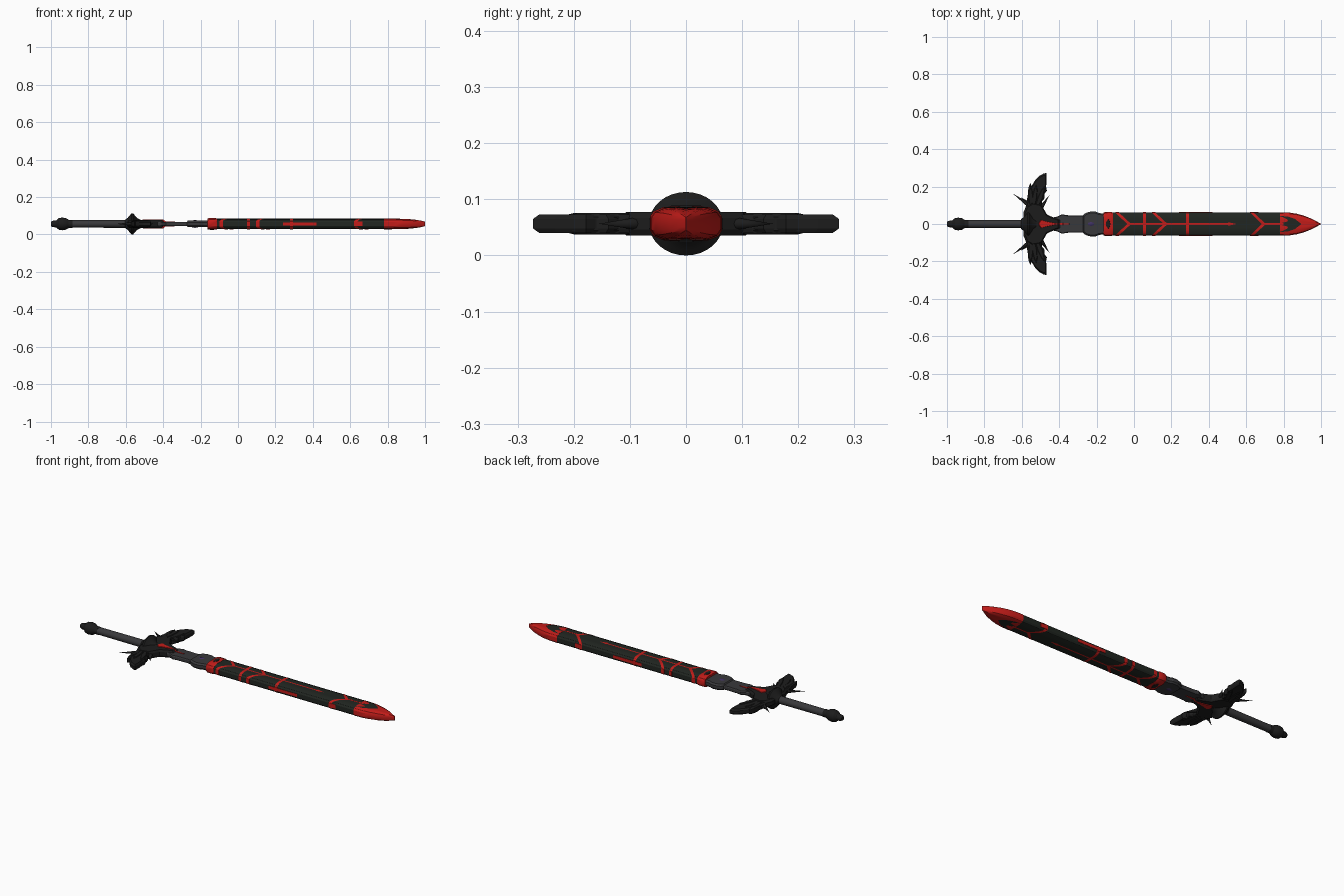
import bpy, bmesh, math
from mathutils import Vector

if "Cube" in bpy.data.objects:
    bpy.data.objects.remove(bpy.data.objects["Cube"])

ZC = 0.0565  # height of the sword's centre line


def material(name, rgb):
    m = bpy.data.materials.new(name)
    m.diffuse_color = (*rgb, 1)
    m.use_nodes = True
    m.node_tree.nodes["Principled BSDF"].inputs["Base Color"].default_value = m.diffuse_color
    return m


BLACK = material("black", (0.012, 0.012, 0.012))
SHEATH = material("sheath_black", (0.015, 0.019, 0.015))
GREY = material("dark_grey", (0.04, 0.04, 0.043))
RED = material("red", (0.55, 0.012, 0.01))
VIOLET = material("violet", (0.05, 0.03, 0.12))


def make(name, bm, mat, smooth=None):
    bmesh.ops.remove_doubles(bm, verts=bm.verts, dist=1e-5)
    bmesh.ops.recalc_face_normals(bm, faces=bm.faces)
    me = bpy.data.meshes.new(name)
    bm.to_mesh(me)
    bm.free()
    ob = bpy.data.objects.new(name, me)
    bpy.context.collection.objects.link(ob)
    ob.location.z = ZC
    me.materials.append(mat)
    if smooth:
        bpy.ops.object.select_all(action='DESELECT')
        ob.select_set(True)
        bpy.context.view_layer.objects.active = ob
        bpy.ops.object.shade_smooth_by_angle(angle=math.radians(smooth))
    return ob


def loft(name, stations, section, mat, smooth=30):
    """Skin a (y, z) section through stations of (x, y scale, z scale)."""
    bm = bmesh.new()
    rings = [[bm.verts.new((x, y * sy, z * sz)) for y, z in section] for x, sy, sz in stations]
    n = len(section)
    for a, b in zip(rings, rings[1:]):
        for i in range(n):
            bm.faces.new((a[i], a[(i + 1) % n], b[(i + 1) % n], b[i]))
    bm.faces.new(rings[0])
    bm.faces.new(rings[-1])
    return make(name, bm, mat, smooth)


def plate(name, outline, half, mat, inset=0.85, edge=0.5, mirror=False, smooth=None):
    """Flat part from an (x, y) outline with a chamfered rim."""
    bm = bmesh.new()
    cx = sum(p[0] for p in outline) / len(outline)
    cy = sum(p[1] for p in outline) / len(outline)
    for s in ((1, -1) if mirror else (1,)):
        rings = []
        for z, k in ((-half, inset), (-half * edge, 1), (half * edge, 1), (half, inset)):
            rings.append([bm.verts.new((cx + (x - cx) * k, s * (cy + (y - cy) * k), z))
                          for x, y in outline])
        n = len(outline)
        for a, b in zip(rings, rings[1:]):
            for i in range(n):
                bm.faces.new((a[i], a[(i + 1) % n], b[(i + 1) % n], b[i]))
        bm.faces.new(rings[0])
        bm.faces.new(rings[-1])
    return make(name, bm, mat, smooth)


def sym(half):
    """Complete an outline that runs along +y by mirroring it to -y."""
    return half + [(x, -y) for x, y in reversed(half) if y > 0]


def circle(n):
    return [(math.cos(2 * math.pi * i / n), math.sin(2 * math.pi * i / n)) for i in range(n)]


def spikes(name, base, tip, r):
    bm = bmesh.new()
    for s in (1, -1):
        a, b = Vector((base[0], s * base[1], 0)), Vector((tip[0], s * tip[1], 0))
        side = (b - a).normalized().cross(Vector((0, 0, 1)))
        ring = [bm.verts.new(a + side * r * c + Vector((0, 0, r * d))) for c, d in circle(8)]
        end = bm.verts.new(b)
        for i in range(8):
            bm.faces.new((ring[i], ring[(i + 1) % 8], end))
        bm.faces.new(ring)
    make(name, bm, BLACK, 50)


# Pommel, grip and flared guard boss
ROUND = circle(24)
loft("pommel", [(x, r, r) for x, r in
     [(-1, .012), (-.99, .017), (-.972, .019), (-.958, .031), (-.94, .034), (-.92, .031),
      (-.905, .022), (-.885, .022)]], ROUND, BLACK)
loft("grip", [(-.89, .021, .02), (-.58, .022, .021)], ROUND, GREY)
loft("guard_boss", [(x, r * 1.17, r) for x, r in
     [(-.605, .021), (-.59, .032), (-.575, .050), (-.569, .0565), (-.561, .0565),
      (-.553, .047), (-.54, .032), (-.52, .022)]], circle(32), BLACK)

# Guard body with wings and thorns
plate("guard_body", sym([(-.592, 0), (-.592, .06), (-.575, .1), (-.545, .118), (-.5, .11),
      (-.485, .085), (-.465, .05), (-.42, .03), (-.395, .022)]), .021, BLACK, .9)
plate("wings", [(-.585, .06), (-.574, .12), (-.568, .155), (-.552, .195), (-.53, .232), (-.505, .258),
      (-.483, .27), (-.467, .273), (-.467, .235), (-.47, .2), (-.466, .178), (-.48, .16),
      (-.478, .138), (-.492, .12), (-.5, .06)], .0165, BLACK, .88, .5, True)
for i, (x, y, length, ang) in enumerate([(-.54, .08, .15, 82), (-.525, .08, .15, 69),
                                         (-.55, .09, .13, 92)]):
    a = math.radians(ang)
    shape = []
    for t, w in ((0, .012), (.4, .017), (.8, .011), (1, 0), (.8, -.011), (.4, -.017), (0, -.012)):
        shape.append((x + t * length * math.cos(a) - w * math.sin(a),
                      y + t * length * math.sin(a) + w * math.cos(a)))
    plate(f"wing_feather_{i + 1}", shape, .0195, BLACK, .6, .6, True)
spikes("rear_thorns", (-.555, .095), (-.648, .163), .012)
spikes("rear_small_thorns", (-.56, .11), (-.605, .142), .009)
spikes("front_thorns", (-.495, .09), (-.452, .155), .011)

# Red inlay on the guard
plate("guard_inlay", sym([(-.52, 0), (-.505, .026), (-.47, .016), (-.41, .004), (-.385, 0)]), .024, RED, .8)

# Ricasso and collar at the top of the blade
plate("ricasso", sym([(-.455, .03), (-.41, .04), (-.385, .052), (-.36, .047), (-.29, .045), (-.24, .05)]),
      .0115, GREY, .93, .5)
plate("ricasso_inlay", sym([(-.41, .005), (-.36, .004), (-.335, 0)]), .0135, RED, .9)
plate("collar", sym([(-.275, .045), (-.26, .058), (-.235, .066), (-.205, .066), (-.185, .058), (-.155, .055)]),
      .0175, GREY, .88)
loft("collar_gem", [(-.255, .004, .012), (-.245, .017, .0185), (-.23, .023, .021),
                    (-.215, .017, .0185), (-.205, .004, .012)], circle(16), VIOLET)

# Scabbard: faceted section, slightly hollow along the middle
PROFILE = [(0, .94), (.28, 1), (.62, .96), (.9, .72), (1, .4)]  # |y| against z, unit scale
QUARTER = PROFILE + [(y, -z) for y, z in reversed(PROFILE)]
SECTION = QUARTER + [(-y, z) for y, z in reversed(QUARTER) if y > 0]
HY, HZ = .061, .028
loft("scabbard_throat", [(-.162, .06, .029), (-.155, .064, .031), (-.12, .064, .031), (-.113, .061, .029)],
     SECTION, RED)
plate("throat_panel", sym([(-.15, .012), (-.138, .03), (-.126, .012)]), .0325, BLACK, .9)
loft("scabbard", [(-.125, HY, HZ), (.79, HY, HZ)], SECTION, SHEATH)
TIP = [(.78, .0625, .029), (.83, .061, .0285), (.87, .055, .0275), (.91, .044, .026),
       (.95, .028, .022), (.98, .012, .017), (1, .001, .012)]
loft("scabbard_tip", TIP, SECTION, RED)


def surface(y):
    """Height of the scabbard's surface at a given y."""
    t = min(abs(y) / HY, 1)
    for (a, za), (b, zb) in zip(PROFILE, PROFILE[1:]):
        if t <= b:
            return HZ * (za + (zb - za) * (t - a) / (b - a))
    return HZ * PROFILE[-1][1]


def strip(name, rows, mat, lift=.0015):
    """Ribbon hugging both scabbard faces; rows are point pairs (left, right)."""
    bm = bmesh.new()
    for s in (1, -1):
        for (a, b), (c, d) in zip(rows, rows[1:]):
            grid = []
            for i in range(13):
                t = i / 12
                p = [a[k] + (c[k] - a[k]) * t for k in (0, 1)]
                q = [b[k] + (d[k] - b[k]) * t for k in (0, 1)]
                grid.append([bm.verts.new((v[0], v[1] * 1.015, s * (surface(v[1]) + lift))) for v in (p, q)])
            for u, v in zip(grid, grid[1:]):
                bm.faces.new((u[0], u[1], v[1], v[0]))
    make(name, bm, mat)


# Red veins: cross bands, chevrons and the central line
for i, x in enumerate((.055, .285)):
    strip(f"cross_band_{i + 1}", [((x - .008, y), (x + .008, y)) for y in (-HY, HY)], RED)
for i, x in enumerate((-.025, .17, .695)):
    strip(f"chevron_{i + 1}", [((x - .075, y), (x - .057, y)) if y else ((x - .012, 0), (x + .01, 0))
                               for y in (-HY, 0, HY)], RED)
strip("centre_line", [((-.03, -.004), (-.03, .004)), ((.5, -.004), (.5, .004)),
                      ((.505, -.009), (.505, .009)), ((.55, 0), (.55, 0))], RED, .002)
strip("tip_line", [((.69, -.005), (.69, .005)), ((.8, -.005), (.8, .005))], RED, .004)

# Dark tongue running into the red tip
strip("tip_tongue", [((.775, -.042), (.775, .042)), ((.82, -.04), (.82, .04)),
                     ((.86, -.027), (.86, .027)), ((.895, 0), (.895, 0))], SHEATH, .0022)

# Red bars on the narrow edges, joining the bands and chevrons
bm = bmesh.new()
for x0, x1, h in ((.24, .42, .008), (.047, .063, .013), (.277, .293, .013),
                  (-.1, -.08, .013), (.095, .115, .013), (.62, .665, .012)):
    for s in (1, -1):
        r = bmesh.ops.create_cube(bm, size=1)
        for v in r["verts"]:
            v.co = Vector(((x0 + x1) / 2 + v.co.x * (x1 - x0), s * .0605 + v.co.y * .005, v.co.z * 2 * h))
make("edge_bars", bm, RED)
